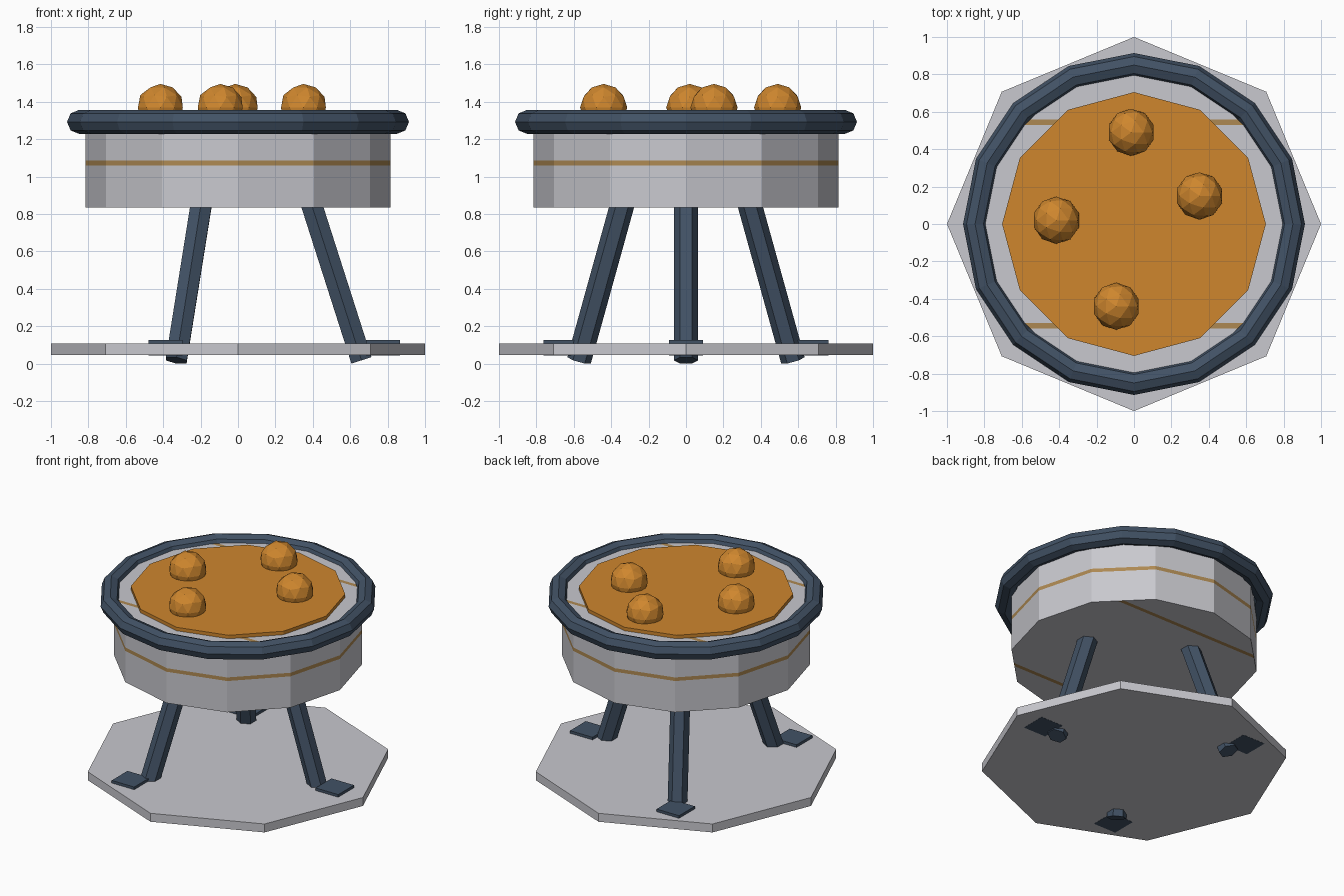
import bpy, bmesh, math
from mathutils import Vector

if "Cube" in bpy.data.objects:
    bpy.data.objects.remove(bpy.data.objects["Cube"])


def material(name, rgb):
    m = bpy.data.materials.new(name)
    m.diffuse_color = (*rgb, 1)
    m.use_nodes = True
    m.node_tree.nodes["Principled BSDF"].inputs["Base Color"].default_value = m.diffuse_color
    return m


GREY = material("pale grey", (0.58, 0.58, 0.62))
SLATE = material("dark slate", (0.054, 0.084, 0.13))
ORANGE = material("orange", (0.62, 0.24, 0.027))
GOLD = material("dull gold", (0.42, 0.25, 0.085))


def finish(bm, name, *mats):
    bmesh.ops.recalc_face_normals(bm, faces=bm.faces)
    me = bpy.data.meshes.new(name)
    bm.to_mesh(me)
    bm.free()
    ob = bpy.data.objects.new(name, me)
    for m in mats:
        me.materials.append(m)
    bpy.context.collection.objects.link(ob)
    return ob


def prism(n, r, z0, z1):
    # upright n-sided prism with a corner on +x
    bm = bmesh.new()
    ring = [bm.verts.new((r * math.cos(math.tau * i / n), r * math.sin(math.tau * i / n), z0))
            for i in range(n)]
    face = bm.faces.new(ring)
    ext = bmesh.ops.extrude_face_region(bm, geom=[face], use_keep_orig=True)
    for v in ext["geom"]:
        if isinstance(v, bmesh.types.BMVert):
            v.co.z = z1
    return bm


# octagonal base plate
finish(prism(8, 1.0, 0.046, 0.107), "base_plate", GREY)

# twelve-sided drum, with stripes cut round the wall and across both caps
bm = prism(12, 0.815, 0.834, 1.315)
cuts = [((0, 0, z), (0, 0, 1)) for z in (1.06, 1.086)]
cuts += [((0, y, 0), (0, 1, 0)) for y in (-0.56, -0.53, 0.53, 0.56)]
for co, no in cuts:
    bmesh.ops.bisect_plane(bm, geom=bm.verts[:] + bm.edges[:] + bm.faces[:],
                           plane_co=co, plane_no=no)
for f in bm.faces:
    f.normal_update()
    c = f.calc_center_median()
    if abs(f.normal.z) > 0.5:
        f.material_index = int(0.53 < abs(c.y) < 0.56)
    else:
        f.material_index = int(1.06 < c.z < 1.086)
finish(bm, "drum", GREY, GOLD)

# rim ring
bpy.ops.mesh.primitive_torus_add(major_segments=16, minor_segments=8, major_radius=0.85,
                                 minor_radius=0.064, location=(0, 0, 1.293))
rim = bpy.context.object
rim.name = "rim"
rim.data.materials.append(SLATE)

# orange top disc
finish(prism(12, 0.705, 1.29, 1.34), "top_disc", ORANGE)

# balls half sunk in the disc
for i, (x, y) in enumerate([(-0.415, 0.02), (-0.095, -0.44), (0.35, 0.15), (-0.015, 0.49)]):
    bm = bmesh.new()
    bmesh.ops.create_icosphere(bm, subdivisions=2, radius=0.126)
    finish(bm, f"ball_{i + 1}", ORANGE).location = (x, y, 1.37)

# three splayed hexagonal legs with square feet
for i in range(3):
    a = math.tau * i / 3
    d = Vector((math.cos(a), math.sin(a), 0))
    side = Vector((-d.y, d.x, 0))
    low, high = d * 0.66 + Vector((0, 0, 0.018)), d * 0.386 + Vector((0, 0, 0.874))
    out = side.cross((high - low).normalized())
    bm = bmesh.new()
    rings = []
    for p in (low, high):
        rings.append([bm.verts.new(p + 0.065 * (side * math.cos(k * math.pi / 3)
                                                + out * math.sin(k * math.pi / 3)))
                      for k in range(6)])
        bm.faces.new(rings[-1])
    for k in range(6):
        j = (k + 1) % 6
        bm.faces.new((rings[0][k], rings[0][j], rings[1][j], rings[1][k]))
    finish(bm, f"leg_{i + 1}", SLATE)

    bm = bmesh.new()
    bmesh.ops.create_cube(bm, size=1)
    bmesh.ops.scale(bm, vec=(0.18, 0.18, 0.081), verts=bm.verts)
    finish(bm, f"foot_{i + 1}", SLATE).location = d * 0.775 + Vector((0, 0, 0.0855))
